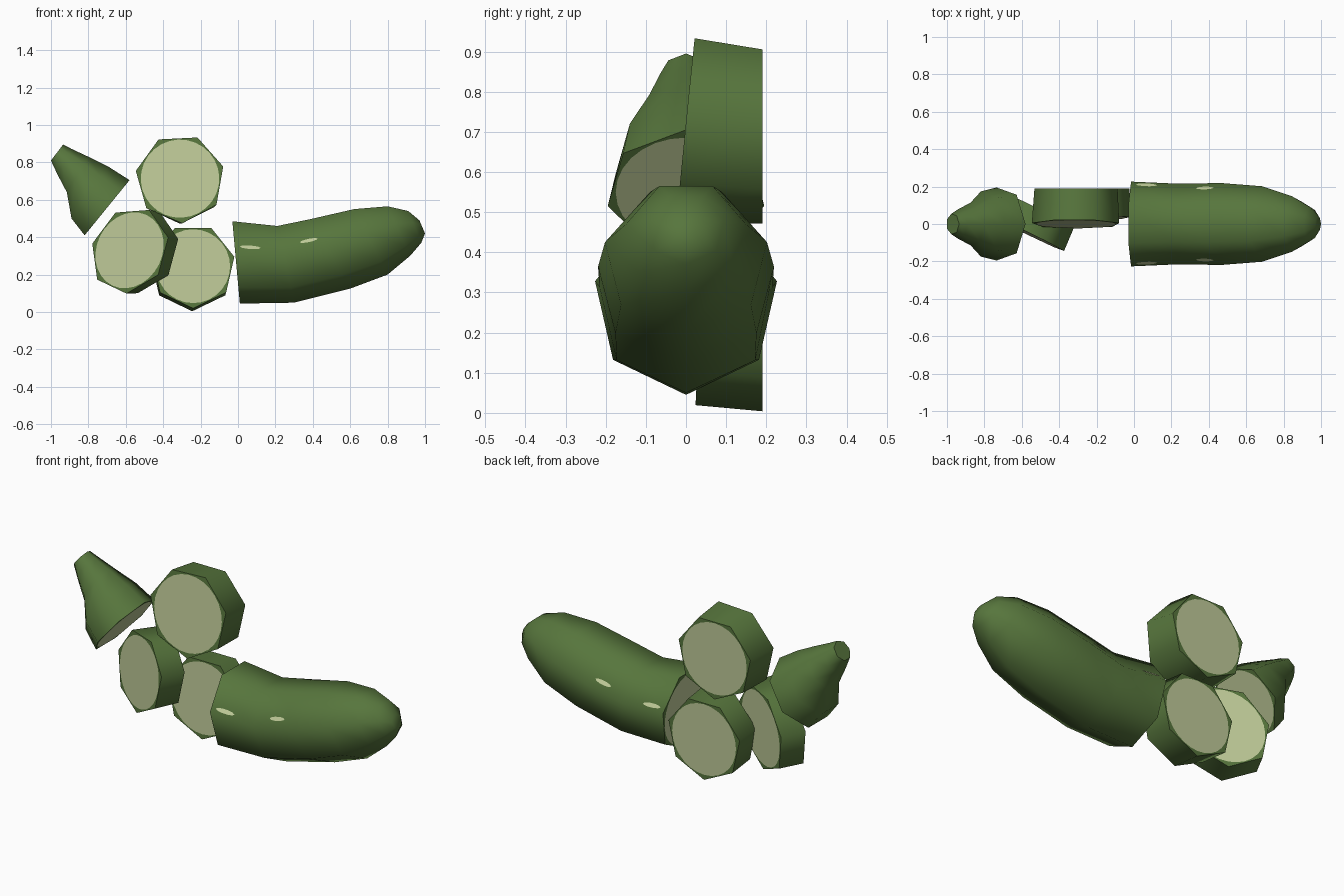
import bpy, bmesh, math
from mathutils import Vector

if "Cube" in bpy.data.objects:
    bpy.data.objects.remove(bpy.data.objects["Cube"])

SIDES, FLESH_N = 7, 28


def material(name, rgb):
    m = bpy.data.materials.new(name)
    m.diffuse_color = (*rgb, 1)
    m.use_nodes = True
    m.node_tree.nodes["Principled BSDF"].inputs["Base Color"].default_value = m.diffuse_color
    return m


SKIN = material("green skin", (0.095, 0.18, 0.046))
FLESH = material("pale flesh", (0.52, 0.59, 0.315))


def ring(center, r, up, side):
    """Heptagon with one corner pointing along -up."""
    center, up, side = Vector(center), Vector(up).normalized(), Vector(side).normalized()
    return center, r, up, side


def ring_xz(vx, vz, ex, ez):
    """Heptagon from its corner point and opposite edge midpoint in the xz plane."""
    v, e = Vector((vx, 0, vz)), Vector((ex, 0, ez))
    r = (e - v).length / (1 + math.cos(math.pi / SIDES))
    up = (e - v).normalized()
    return ring(v + up * r, r, up, (0, 1, 0))


def points(rg, n, scale=1.0):
    c, r, up, side = rg
    out = []
    for i in range(n):
        a = 2 * math.pi * i / n
        out.append(c + scale * r * (math.sin(a) * side - math.cos(a) * up))
    return out


def finish(name, bm):
    me = bpy.data.meshes.new(name)
    bm.to_mesh(me)
    bm.free()
    me.materials.append(SKIN)
    me.materials.append(FLESH)
    ob = bpy.data.objects.new(name, me)
    bpy.context.collection.objects.link(ob)
    bpy.ops.object.select_all(action='DESELECT')
    ob.select_set(True)
    bpy.context.view_layer.objects.active = ob
    bpy.ops.object.shade_smooth_by_angle(angle=math.radians(60))
    return ob


def flesh_cap(bm, rg, outer):
    """Round flesh face inside the heptagonal skin rim."""
    inner = [bm.verts.new(p) for p in points(rg, FLESH_N, 0.875)]
    bm.faces.new(inner).material_index = 1
    k = FLESH_N // SIDES
    for i in range(SIDES):
        arc = [inner[(k * i + j) % FLESH_N] for j in range(k, -1, -1)]
        bm.faces.new([outer[i], outer[(i + 1) % SIDES]] + arc)


def loft(name, rings, cut_both):
    bm = bmesh.new()
    loops = [[bm.verts.new(p) for p in points(rg, SIDES)] for rg in rings]
    for a, b in zip(loops, loops[1:]):
        for i in range(SIDES):
            j = (i + 1) % SIDES
            bm.faces.new([a[i], a[j], b[j], b[i]])
    flesh_cap(bm, rings[0], loops[0])
    if cut_both:
        flesh_cap(bm, rings[-1], loops[-1])
    else:
        bm.faces.new(loops[-1])
    bmesh.ops.recalc_face_normals(bm, faces=bm.faces)
    return finish(name, bm)


# Main curved piece, cut at the left end
body = [ring_xz(*s) for s in [
    (0.01, 0.045, -0.03, 0.485), (0.30, 0.05, 0.21, 0.46),
    (0.60, 0.125, 0.39, 0.497), (0.80, 0.20, 0.62, 0.55),
    (0.92, 0.30, 0.80, 0.565), (0.98, 0.37, 0.91, 0.54),
    (1.00, 0.42, 0.97, 0.49)]]
loft("main_piece", body, False)

# Stem end, flaring from a narrow tip to the cut
loft("stem_end", [ring_xz(*s) for s in [
    (-0.58, 0.705, -0.82, 0.41), (-0.69, 0.775, -0.89, 0.50),
    (-0.80, 0.83, -0.915, 0.64), (-0.89, 0.872, -0.965, 0.735),
    (-0.935, 0.895, -1.0, 0.81)]], False)

# Three round slices
X = (1, 0, 0)
loft("top_slice", [ring((-0.31, 0.0, 0.713), 0.24, (-0.05, 0.1, 1), (1, 0, 0.05)),
                   ring((-0.31, 0.19, 0.70), 0.228, (0, 0, 1), X)], True)
loft("lower_slice", [ring((-0.24, 0.035, 0.245), 0.226, (0, 0.05, 1), X),
                     ring((-0.245, 0.19, 0.23), 0.226, (0, 0, 1), X)], True)
yaw = math.radians(26)
turned = Vector((math.cos(yaw), -math.sin(yaw), 0.07))
loft("front_slice", [ring((-0.58, -0.045, 0.33), 0.232, (0.07, 0, 1), turned),
                     ring((-0.52, 0.08, 0.325), 0.225, (0.07, 0, 1), turned)], True)


# Pale flecks just above the side ridges of the main piece
def fleck(name, seg, corner, edge, u0, v0, du, dv):
    a, b = points(body[seg], SIDES), points(body[seg + 1], SIDES)
    bm = bmesh.new()
    verts = []
    for i in range(10):
        t = 2 * math.pi * i / 10
        u, v = u0 + du * math.cos(t), v0 + dv * math.sin(t)
        p = a[corner].lerp(b[corner], u).lerp(a[edge].lerp(b[edge], u), v)
        c = body[seg][0].lerp(body[seg + 1][0], u)
        verts.append(bm.verts.new(p + (p - c).normalized() * 0.004))
    f = bm.faces.new(verts)
    f.material_index = 1
    f.normal_update()
    if f.normal.y * f.calc_center_median().y < 0:
        f.normal_flip()
    finish(name, bm)


for label, corner, edge in (("back", 2, 3), ("front", 5, 4)):
    fleck(label + "_fleck_near", 0, corner, edge, 0.33, 0.14, 0.22, 0.06)
    fleck(label + "_fleck_far", 1, corner, edge, 0.68, 0.24, 0.22, 0.06)
